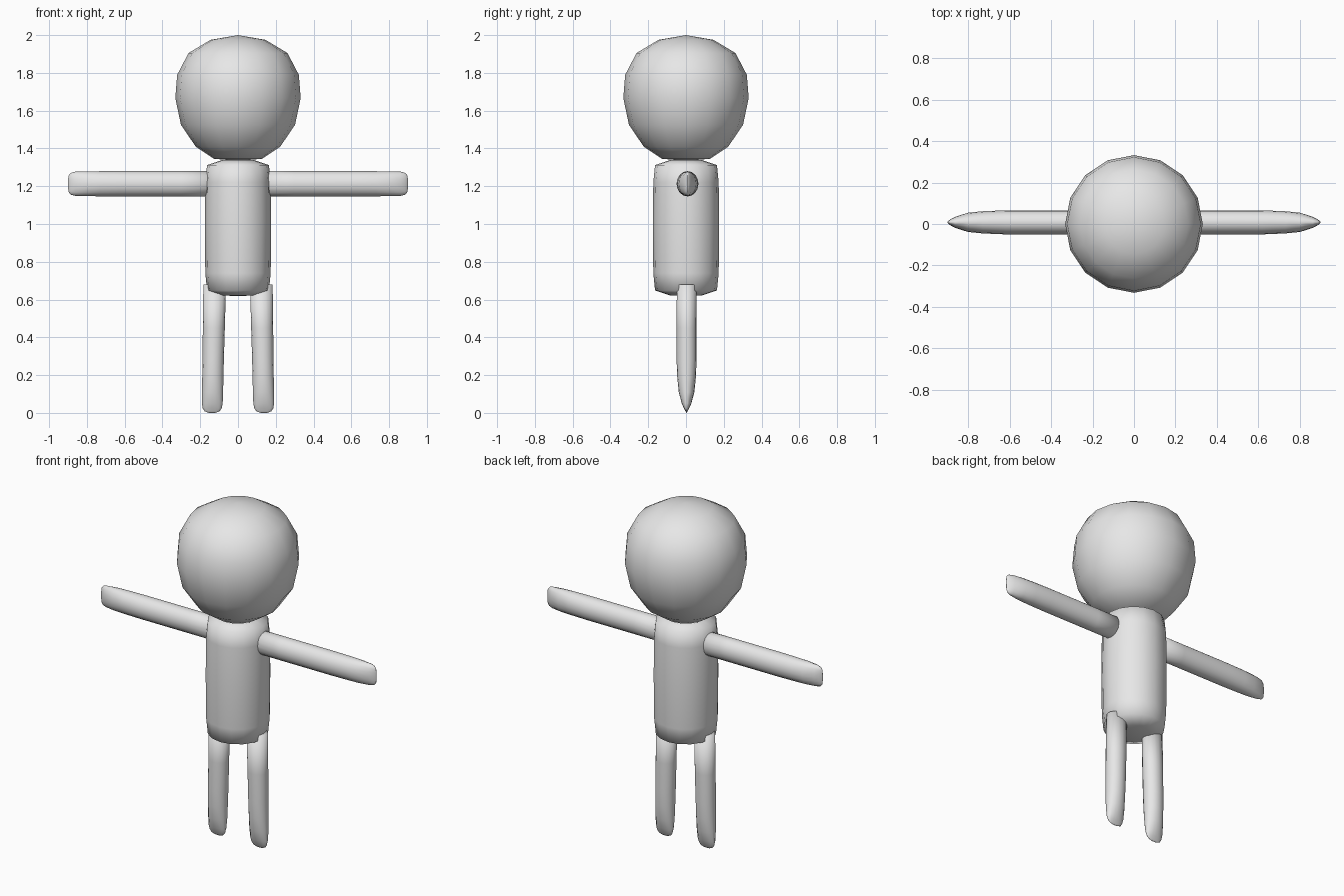
import bpy, bmesh, math
from mathutils import Vector

cube = bpy.data.objects.get("Cube")
if cube:
    bpy.data.objects.remove(cube, do_unlink=True)

# One plain grey for the whole figure
grey = bpy.data.materials.new("plain_grey")
grey.use_nodes = True
grey.diffuse_color = (0.8, 0.8, 0.8, 1)
grey.node_tree.nodes["Principled BSDF"].inputs["Base Color"].default_value = (0.8, 0.8, 0.8, 1)


def loft(name, rings, u, v, sides=16):
    """Skin elliptical rings, each (centre, half size along u, half size along v)."""
    u, v = Vector(u), Vector(v)
    bm = bmesh.new()
    loops = []
    for centre, ru, rv in rings:
        loop = []
        for i in range(sides):
            a = 2 * math.pi * i / sides
            loop.append(bm.verts.new(Vector(centre) + u * ru * math.cos(a) + v * rv * math.sin(a)))
        loops.append(loop)
    for a, b in zip(loops, loops[1:]):
        for i in range(sides):
            j = (i + 1) % sides
            bm.faces.new((a[i], a[j], b[j], b[i]))
    bm.faces.new(loops[0])
    bm.faces.new(loops[-1])
    bmesh.ops.remove_doubles(bm, verts=bm.verts, dist=0.0005)
    bmesh.ops.recalc_face_normals(bm, faces=bm.faces)
    for f in bm.faces:
        f.smooth = True
    mesh = bpy.data.meshes.new(name)
    bm.to_mesh(mesh)
    bm.free()
    mesh.materials.append(grey)
    obj = bpy.data.objects.new(name, mesh)
    bpy.context.collection.objects.link(obj)
    return obj


def turned(name, profile):
    """Round part about the z axis from (radius, height) points."""
    return loft(name, [((0, 0, z), r, r) for r, z in profile], (1, 0, 0), (0, 1, 0))


# Large faceted ball head
turned("head", [(0, 2.0), (0.145, 1.975), (0.262, 1.905), (0.322, 1.79), (0.332, 1.667),
                (0.302, 1.525), (0.224, 1.41), (0.127, 1.345), (0, 1.335)])

# Barrel torso with bevelled ends
turned("torso", [(0, 1.345), (0.085, 1.338), (0.164, 1.312), (0.173, 1.22), (0.176, 1.0),
                 (0.173, 0.74), (0.164, 0.648), (0.085, 0.622), (0, 0.618)])

# Arms and legs: straight tubes that flatten front to back into a wedge tip
for side, s in (("left", 1), ("right", -1)):
    arm = [(0.08, 1, 1), (0.3, 1, 1), (0.62, 1, 1), (0.73, 0.92, 0.99), (0.80, 0.80, 0.98),
           (0.862, 0.46, 0.95), (0.885, 0.25, 0.86), (0.897, 0.09, 0.65), (0.9, 0.02, 0.3)]
    loft(side + "_arm", [((s * x, 0.008, 1.213), 0.058 * ky, 0.067 * kz) for x, ky, kz in arm],
         (0, 1, 0), (0, 0, 1))

    leg = [(0.68, 0.97, 1.07), (0.45, 1, 1.04), (0.28, 1, 1.01), (0.19, 0.93, 1), (0.11, 0.78, 1),
           (0.05, 0.48, 0.98), (0.025, 0.27, 0.9), (0.008, 0.1, 0.7), (0.0, 0.02, 0.3)]
    loft(side + "_leg", [((s * (0.137 - 0.02 * z), 0.003, z), 0.056 * kx, 0.053 * ky)
                         for z, ky, kx in leg], (1, 0, 0), (0, 1, 0))
